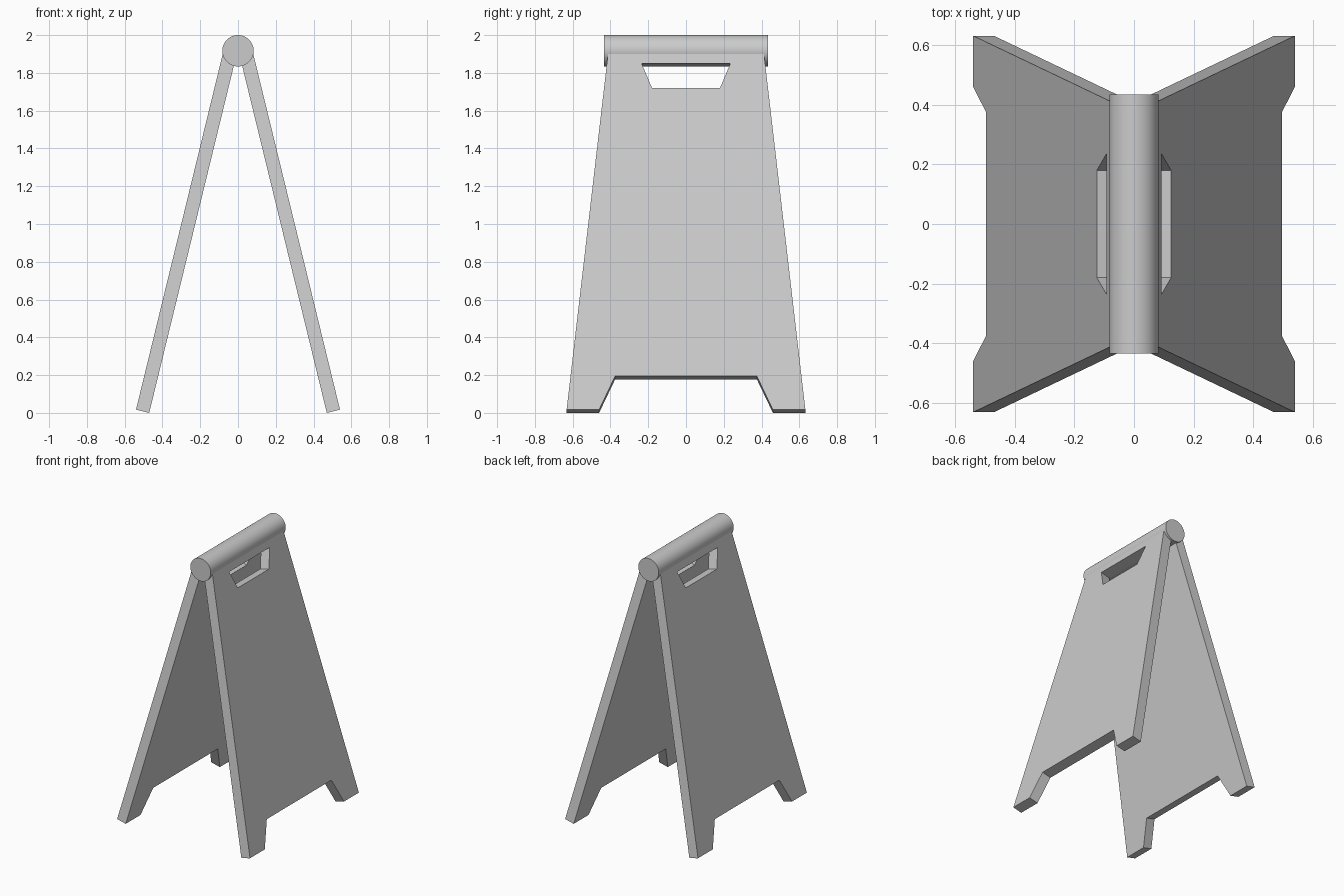
import bpy
import bmesh
import math

cube = bpy.data.objects.get("Cube")
if cube:
    bpy.data.objects.remove(cube, do_unlink=True)

# Single grey finish
grey = bpy.data.materials.new("plain_grey")
grey.use_nodes = True
colour = (0.6, 0.6, 0.6, 1)
grey.diffuse_color = colour
grey.node_tree.nodes["Principled BSDF"].inputs["Base Color"].default_value = colour

TILT = math.radians(13.7)
THICKNESS = 0.072
TOP = 1.938

# Half outline of a panel: foot cutout, foot, sloping side, top, handle slot
HALF_OUTLINE = [
    (0, 0.183), (0.375, 0.183), (0.46, 0), (0.632, 0), (0.413, TOP),
    (0, TOP), (0, 1.887), (0.235, 1.887), (0.18, 1.753), (0, 1.753),
]


def make_panel(name, side):
    mesh = bpy.data.meshes.new(name)
    bm = bmesh.new()
    bm.faces.new([bm.verts.new((0, y, z)) for y, z in HALF_OUTLINE])
    bm.to_mesh(mesh)
    bm.free()
    mesh.materials.append(grey)
    panel = bpy.data.objects.new(name, mesh)
    bpy.context.collection.objects.link(panel)
    panel.location = (side * 0.54, 0, THICKNESS * math.sin(TILT))
    panel.rotation_euler = (0, -TILT, 0 if side > 0 else math.pi)
    mirror = panel.modifiers.new("other_half", 'MIRROR')
    mirror.use_axis = (False, True, False)
    solid = panel.modifiers.new("thickness", 'SOLIDIFY')
    solid.thickness = THICKNESS
    solid.offset = -1


make_panel("left_panel", 1)
make_panel("right_panel", -1)

# Round hinge bar along the top
RADIUS = 0.083
bpy.ops.mesh.primitive_cylinder_add(
    vertices=64, radius=RADIUS, depth=0.87,
    location=(0, 0, 2 - RADIUS), rotation=(math.pi / 2, 0, 0))
bar = bpy.context.object
bar.name = "hinge_bar"
bar.data.materials.append(grey)
bpy.ops.object.shade_smooth_by_angle(angle=math.radians(30))
